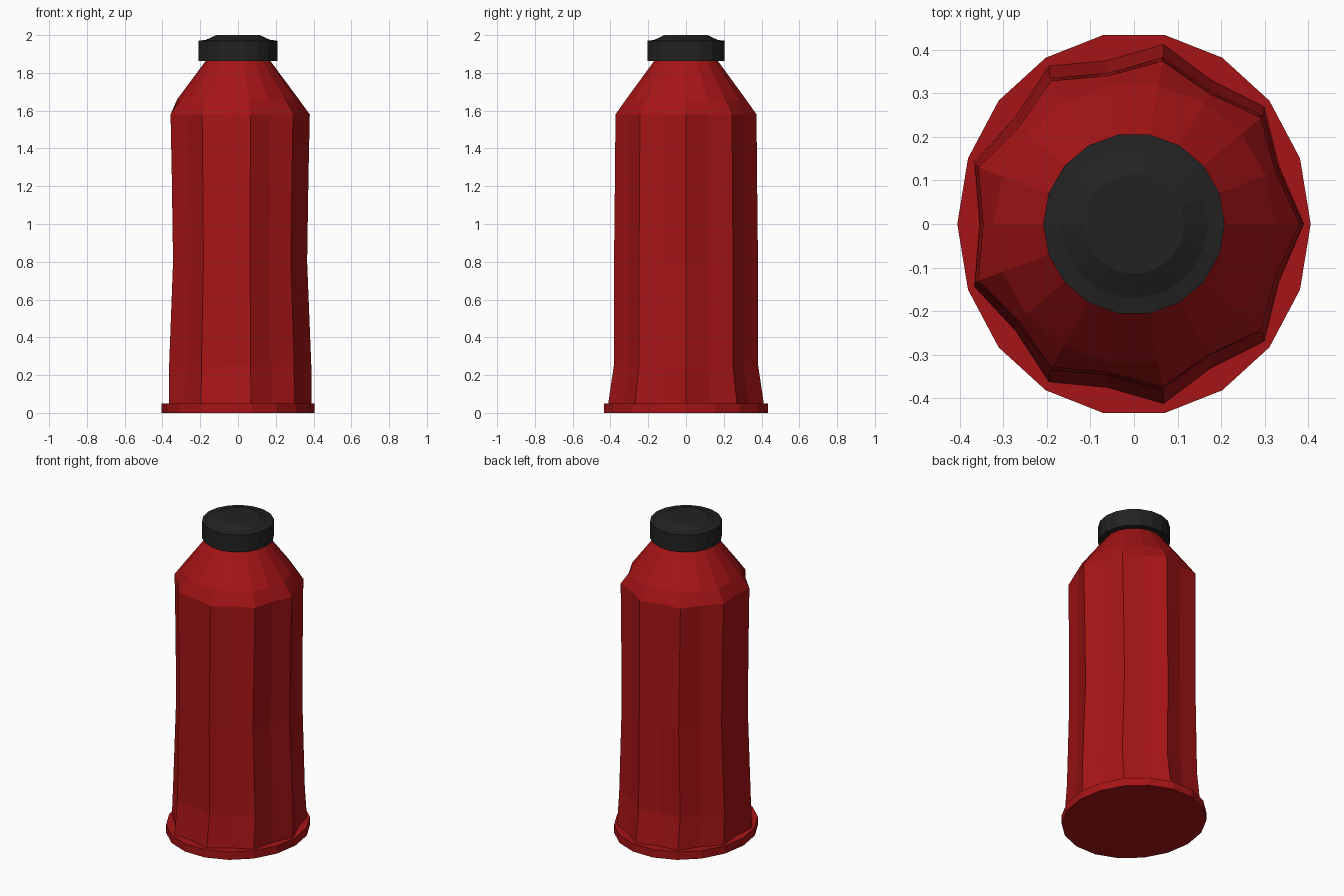
import bpy
import bmesh
from math import cos, sin, radians

if "Cube" in bpy.data.objects:
    bpy.data.objects.remove(bpy.data.objects["Cube"])

SIDES = 18


def material(name, color):
    m = bpy.data.materials.new(name)
    m.diffuse_color = (*color, 1)
    m.use_nodes = True
    m.node_tree.nodes["Principled BSDF"].inputs["Base Color"].default_value = m.diffuse_color
    return m


def loft(name, rings, mat):
    """Closed loft of 18-sided rings given as (z, x radius, y radius, valley ratio)."""
    bm = bmesh.new()
    loops = []
    for z, rx, ry, valley in rings:
        loop = []
        for i in range(SIDES):
            a = radians(360 / SIDES * i)
            k = valley if i % 2 else 1.0
            loop.append(bm.verts.new((rx * k * cos(a), ry * k * sin(a), z)))
        loops.append(loop)
    for lo, hi in zip(loops, loops[1:]):
        for i in range(SIDES):
            j = (i + 1) % SIDES
            bm.faces.new((lo[i], lo[j], hi[j], hi[i]))
    bm.faces.new(loops[0][::-1])
    bm.faces.new(loops[-1])
    mesh = bpy.data.meshes.new(name)
    bm.to_mesh(mesh)
    bm.free()
    mesh.materials.append(mat)
    obj = bpy.data.objects.new(name, mesh)
    bpy.context.collection.objects.link(obj)
    return obj


red = material("red", (0.38, 0.007, 0.008))
black = material("black", (0.016, 0.016, 0.016))

# Flat oval foot
loft("base_rim", [(0, 0.405, 0.44, 1), (0.05, 0.405, 0.44, 1)], red)

# Nine-lobed body, rounding off into the conical shoulder
loft("bottle_body", [
    (0.05, 0.39, 0.418, 0.91),
    (0.25, 0.388, 0.388, 0.91),
    (0.80, 0.366, 0.387, 0.91),
    (1.25, 0.373, 0.382, 0.91),
    (1.58, 0.38, 0.379, 0.91),
    (1.66, 0.322, 0.322, 1),
    (1.865, 0.17, 0.17, 1),
], red)

# Screw cap with a slightly raised top
loft("cap", [
    (1.862, 0.208, 0.208, 1),
    (1.97, 0.208, 0.208, 1),
    (1.975, 0.17, 0.17, 1),
    (2.0, 0.115, 0.115, 1),
], black)
